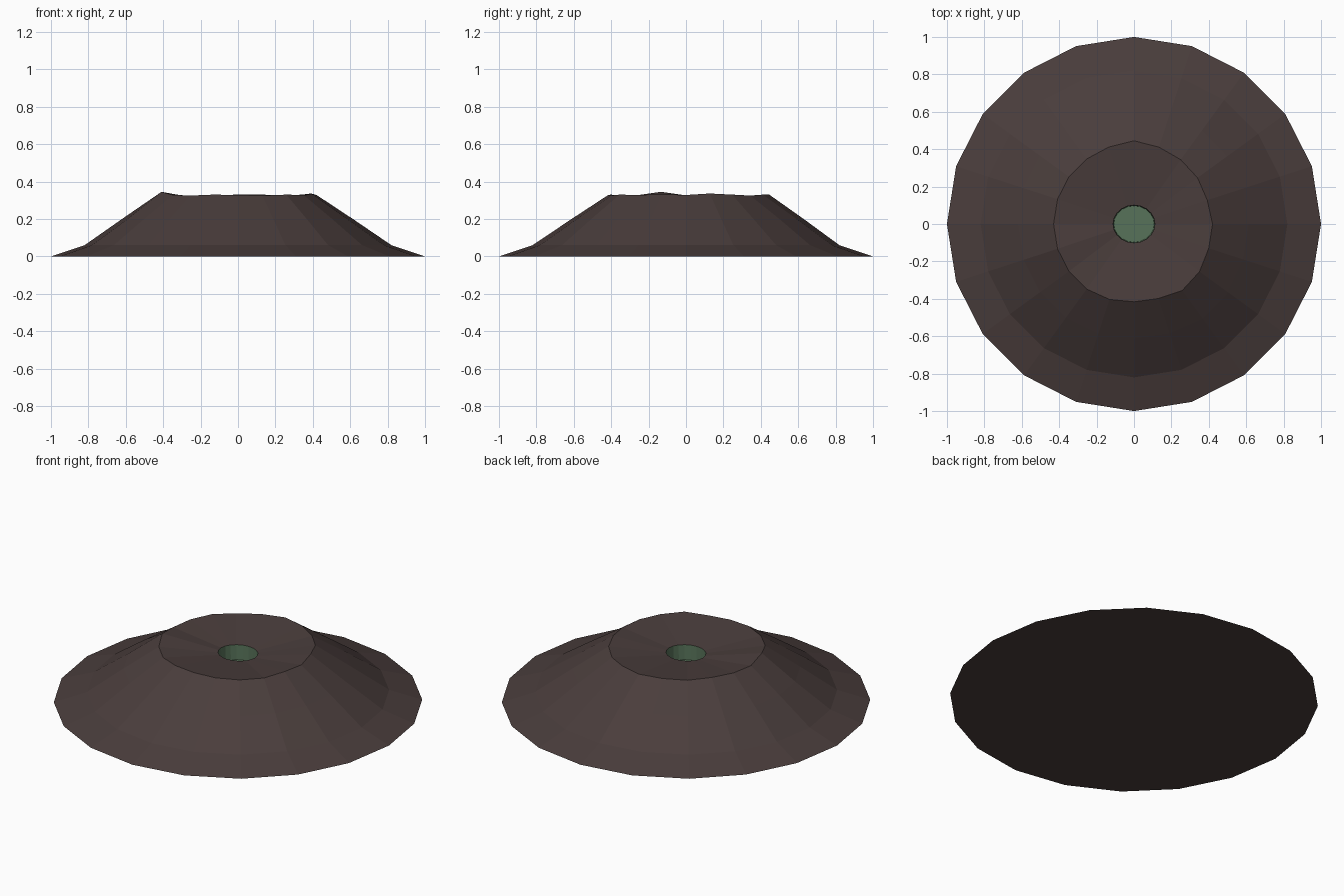
import bpy, bmesh
from math import sin, cos, pi

if "Cube" in bpy.data.objects:
    bpy.data.objects.remove(bpy.data.objects["Cube"])

N = 20


def material(name, rgb):
    m = bpy.data.materials.new(name)
    m.diffuse_color = (*rgb, 1)
    m.use_nodes = True
    m.node_tree.nodes["Principled BSDF"].inputs["Base Color"].default_value = m.diffuse_color
    return m


rock = material("dark brown rock", (0.068, 0.047, 0.045))
green = material("murky green", (0.095, 0.17, 0.10))

# irregular crater rim: radius and height for each of the 20 directions
rim_r = [.42, .412, .42, .425, .432, .445, .433, .43, .43, .43,
         .43, .43, .43, .43, .424, .416, .419, .439, .433, .42]
rim_z = [.328, .336, .33, .325, .33, .33, .327, .324, .33, .328,
         .326, .345, .328, .325, .33, .328, .325, .33, .328, .332]


def ring(bm, radii, heights, sy=1.0):
    return [bm.verts.new((radii[k] * cos(2 * pi * k / N),
                          sy * radii[k] * sin(2 * pi * k / N), heights[k]))
            for k in range(N)]


def bridge(bm, a, b):
    for k in range(N):
        j = (k + 1) % N
        bm.faces.new((a[k], a[j], b[j], b[k]))


def finish(bm, name, mat):
    me = bpy.data.meshes.new(name)
    bm.to_mesh(me)
    bm.free()
    me.materials.append(mat)
    ob = bpy.data.objects.new(name, me)
    bpy.context.collection.objects.link(ob)


# mountain: flared foot, slopes, ragged rim and shallow dish down to the vent
bm = bmesh.new()
foot = ring(bm, [1.0] * N, [0.0] * N)
ankle = ring(bm, [.82] * N, [.06] * N)
mid = ring(bm, [.62 + (r - .43) * .6 for r in rim_r], [.2] * N)
rim = ring(bm, rim_r, rim_z)
vent = ring(bm, [.112] * N, [.288] * N, .9)
loops = [foot, ankle, mid, rim, vent]
for a, b in zip(loops, loops[1:]):
    bridge(bm, a, b)
bm.faces.new(foot[::-1])
finish(bm, "volcano_mountain", rock)

# vent: green throat with a flat pool at the bottom
bm = bmesh.new()
lip = ring(bm, [.112] * N, [.288] * N, .9)
pool = ring(bm, [.108] * N, [.20] * N, .9)
bridge(bm, lip, pool)
bm.faces.new(pool)
finish(bm, "vent_pool", green)
